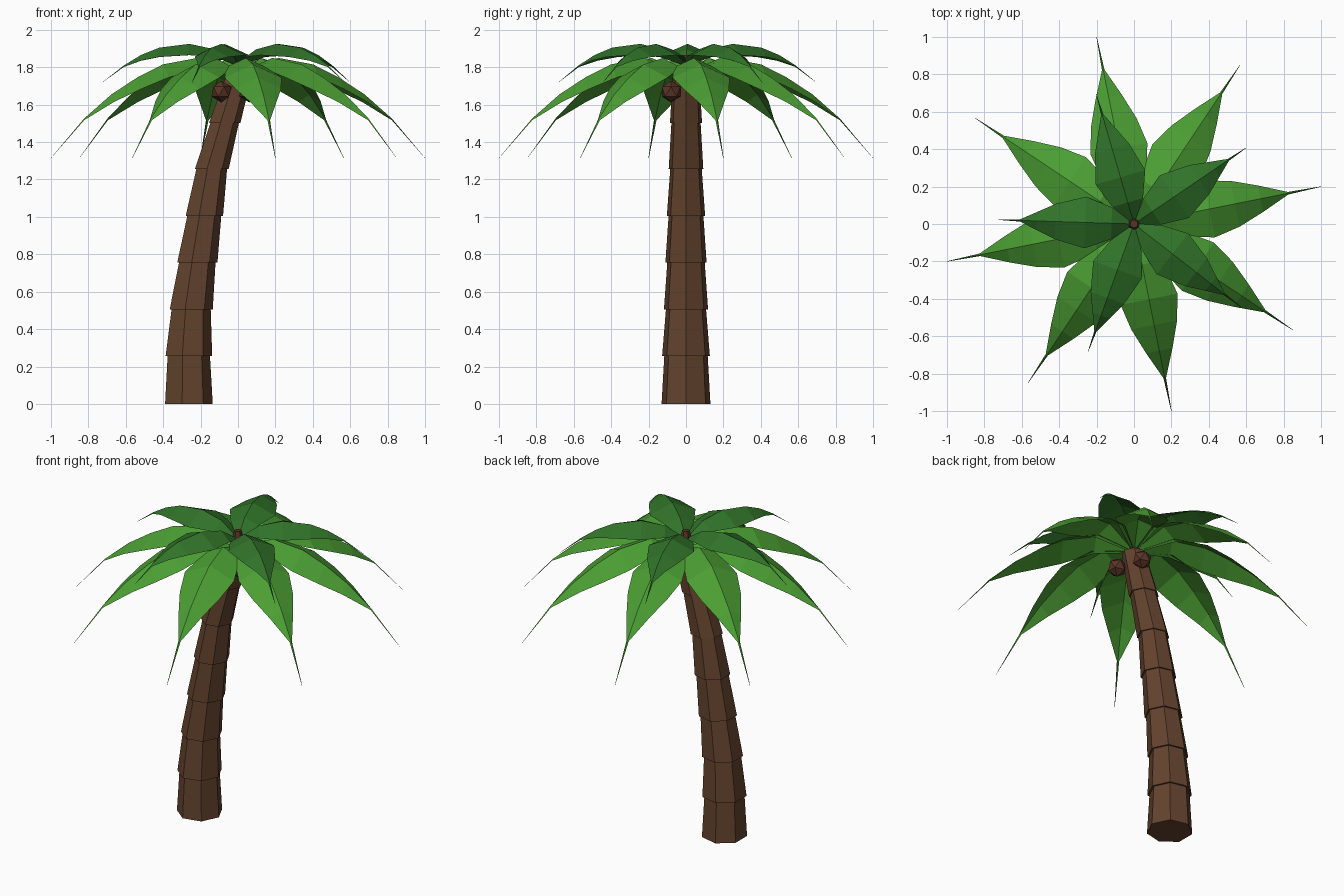
import bpy, bmesh, math
from mathutils import Vector

if "Cube" in bpy.data.objects:
    bpy.data.objects.remove(bpy.data.objects["Cube"])


def material(name, rgb):
    m = bpy.data.materials.new(name)
    m.diffuse_color = (*rgb, 1)
    m.use_nodes = True
    m.node_tree.nodes["Principled BSDF"].inputs["Base Color"].default_value = m.diffuse_color
    return m


BARK = material("brown bark", (0.125, 0.056, 0.027))
NUT = material("dark brown shell", (0.10, 0.036, 0.02))
LIGHT = material("leaf green", (0.07, 0.34, 0.033))
DARK = material("dark leaf green", (0.03, 0.17, 0.022))


def finish(bm, name, mat):
    mesh = bpy.data.meshes.new(name)
    bm.to_mesh(mesh)
    bm.free()
    mesh.materials.append(mat)
    ob = bpy.data.objects.new(name, mesh)
    bpy.context.collection.objects.link(ob)
    return ob


# Trunk: stacked seven-sided tapered segments, (centre x, z, bottom radius)
stations = [(-0.269, 0, 0.134), (-0.269, 0.255, 0.131), (-0.256, 0.505, 0.121),
            (-0.223, 0.755, 0.113), (-0.185, 1.005, 0.105),
            (-0.145, 1.255, 0.095), (-0.075, 1.503, 0.088), (0.0, 1.75, 0.08)]
bm = bmesh.new()
for (x0, z0, r0), (x1, z1, r1) in zip(stations, stations[1:]):
    rings = []
    for x, z, r in ((x0, z0, r0), (x1, z1, r1 * 0.91)):
        rings.append([bm.verts.new((x + r * math.cos(math.tau * i / 7),
                                    r * math.sin(math.tau * i / 7), z)) for i in range(7)])
    low, high = rings
    bm.faces.new(low[::-1])
    bm.faces.new(high)
    for i in range(7):
        j = (i + 1) % 7
        bm.faces.new((low[i], low[j], high[j], high[i]))
finish(bm, "trunk", BARK)

# Small bud where the leaves meet
bm = bmesh.new()
bmesh.ops.create_cone(bm, cap_ends=True, segments=6, radius1=0.05, radius2=0.022, depth=0.13)
bmesh.ops.translate(bm, verts=bm.verts, vec=(0, 0, 1.80))
finish(bm, "crown_bud", NUT)

# Coconuts
for i, pos in enumerate([(-0.09, -0.08, 1.67), (0.06, -0.08, 1.67), (0.01, 0.085, 1.67)]):
    bm = bmesh.new()
    bmesh.ops.create_icosphere(bm, subdivisions=1, radius=0.058)
    bmesh.ops.translate(bm, verts=bm.verts, vec=pos)
    finish(bm, f"coconut_{i + 1}", NUT)


# Leaves: a folded blade along an arching midrib, (distance, z, half width, edge drop)
def leaf(name, profile, angle, mat):
    out = Vector((math.cos(angle), math.sin(angle), 0))
    side = Vector((-out.y, out.x, 0))
    bm = bmesh.new()
    rows = []
    for r, z, w, drop in profile:
        mid = out * r + Vector((0, 0, z))
        low = mid - Vector((0, 0, drop))
        rows.append([bm.verts.new(p) for p in (low - side * w, mid, low + side * w)])
    for a, b in zip(rows, rows[1:]):
        for k in (0, 1):
            bm.faces.new((a[k], b[k], b[k + 1], a[k + 1]))
    finish(bm, name, mat)


lower = [(0.01, 1.77, 0.01, 0.01), (0.22, 1.85, 0.11, 0.05), (0.41, 1.815, 0.155, 0.07),
         (0.55, 1.745, 0.125, 0.06), (0.69, 1.655, 0.072, 0.04),
         (0.84, 1.525, 0.007, 0.008), (1.02, 1.315, 0.001, 0.001)]
upper = [(0.01, 1.82, 0.01, 0.01), (0.12, 1.895, 0.085, 0.04), (0.26, 1.925, 0.138, 0.06),
         (0.42, 1.905, 0.095, 0.05), (0.52, 1.865, 0.048, 0.03),
         (0.61, 1.81, 0.006, 0.008), (0.725, 1.72, 0.001, 0.001)]
for i in range(8):
    leaf(f"lower_leaf_{i + 1}", lower, math.radians(11.3 + 45 * i), LIGHT)
for i in range(5):
    leaf(f"upper_leaf_{i + 1}", upper, math.radians(34.2 + 72 * i), DARK)
